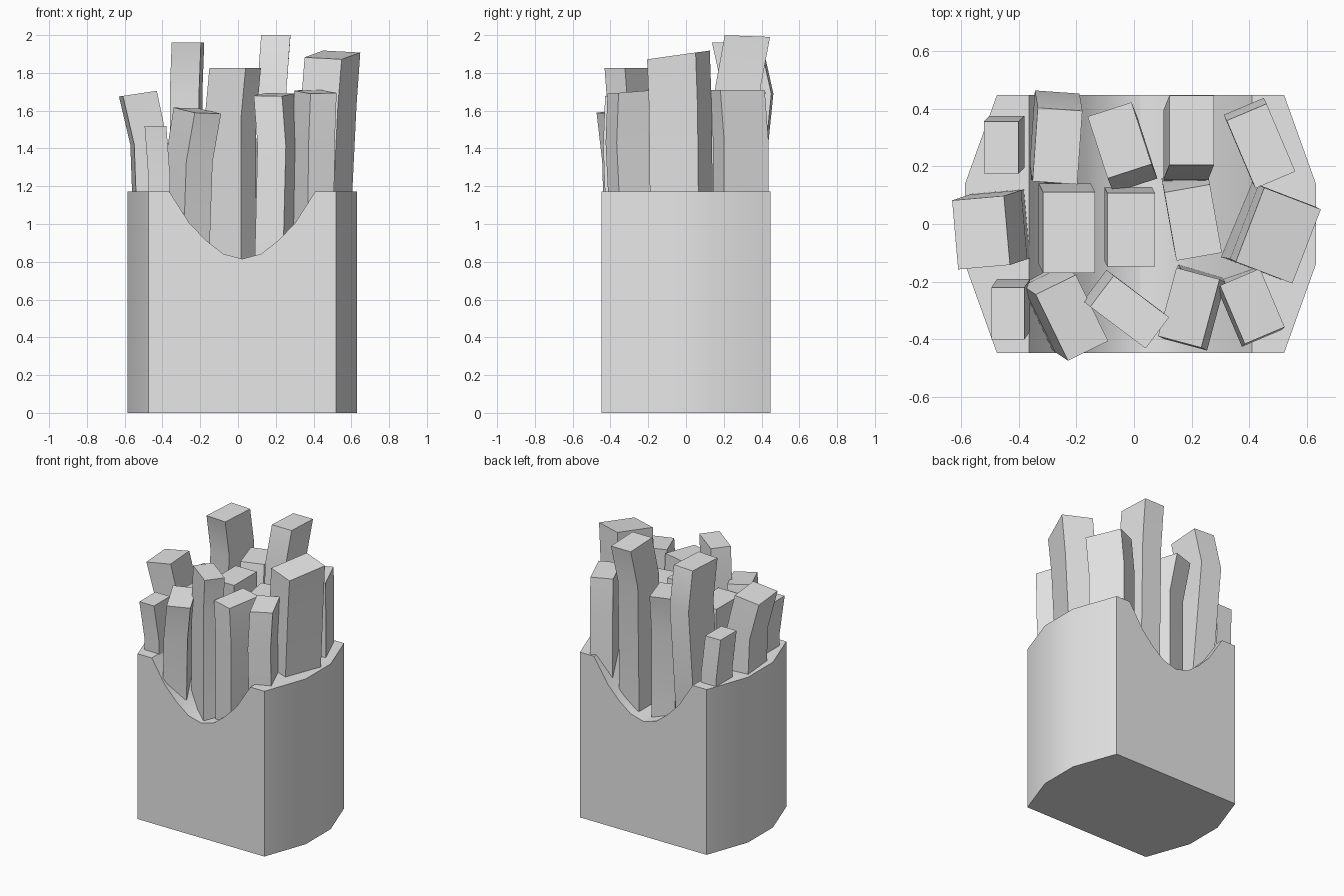
import bpy, bmesh
from math import radians
from mathutils import Matrix, Vector

if "Cube" in bpy.data.objects:
    bpy.data.objects.remove(bpy.data.objects["Cube"], do_unlink=True)

# One plain grey for everything
grey = bpy.data.materials.new("light_grey")
grey.use_nodes = True
grey.diffuse_color = (0.8, 0.8, 0.8, 1)
grey.node_tree.nodes["Principled BSDF"].inputs["Base Color"].default_value = grey.diffuse_color


def finish(name, bm):
    """Turn a bmesh into a named, shaded object."""
    bmesh.ops.recalc_face_normals(bm, faces=bm.faces)
    mesh = bpy.data.meshes.new(name)
    bm.to_mesh(mesh)
    bm.free()
    mesh.materials.append(grey)
    obj = bpy.data.objects.new(name, mesh)
    bpy.context.collection.objects.link(obj)
    bpy.ops.object.select_all(action='DESELECT')
    obj.select_set(True)
    bpy.context.view_layer.objects.active = obj
    bpy.ops.object.shade_smooth_by_angle(angle=radians(30))
    return obj


def loft(bm, rings):
    """Skin a stack of matching rings and cap both ends."""
    rows = [[bm.verts.new(p) for p in ring] for ring in rings]
    count = len(rows[0])
    for low, high in zip(rows, rows[1:]):
        for i in range(count):
            j = (i + 1) % count
            bm.faces.new((low[i], low[j], high[j], high[i]))
    bm.faces.new(rows[0][::-1])
    bm.faces.new(rows[-1])


# Carton: eight-sided prism with a scooped trough across its top
MIDDLE, HEIGHT = 0.0225, 1.173
SCOOP = [(0, 0.815), (0.1, 0.842), (0.19, 0.912), (0.28, 1.005), (0.387, HEIGHT)]


def build_carton():
    corner = [(0.4975, 0.447), (0.6075, 0.14)]
    half = [(x, -y) for x, y in corner] + [(x, y) for x, y in corner[::-1]]
    plan = [(MIDDLE + x, y) for x, y in half] + [(MIDDLE - x, -y) for x, y in half]
    bm = bmesh.new()
    loft(bm, [[(x, y, z) for x, y in plan] for z in (0, HEIGHT)])
    for offset, _ in SCOOP:
        for side in (-1, 1):
            bmesh.ops.bisect_plane(bm, geom=bm.verts[:] + bm.edges[:] + bm.faces[:],
                                   plane_co=(MIDDLE + side * offset, 0, 0), plane_no=(1, 0, 0))
    for v in bm.verts:
        if v.co.z > 1:
            for offset, depth in SCOOP:
                if abs(abs(v.co.x - MIDDLE) - offset) < 0.001:
                    v.co.z = depth
    finish("carton", bm)


# Fry: bent stick, placed by its top; bend and root shift the lower sections
def fry(name, x, y, width, depth, angle, top, bend, root=None, slope=(0, 0)):
    root = root or bend
    turn = Matrix.Rotation(radians(angle), 3, 'Z')
    square = [turn @ Vector((sx * width / 2, sy * depth / 2, 0))
              for sx, sy in ((-1, -1), (1, -1), (1, 1), (-1, 1))]
    rings = []
    for z, shift in ((0.6, root), (top - 0.27, bend), (top, (0, 0))):
        centre = Vector((x + shift[0], y + shift[1], z))
        rings.append([centre + p for p in square])
    for p, q in zip(rings[-1], square):
        p.z += slope[0] * q.x + slope[1] * q.y
    bm = bmesh.new()
    loft(bm, rings)
    finish("fry_" + name, bm)


build_carton()

# Back row
fry("back_far_right", -0.46, 0.265, 0.12, 0.18, 0, 1.5, (0.02, 0.02))
fry("back_right", -0.265, 0.27, 0.155, 0.255, -4, 1.96, (-0.01, 0.06), root=(0, -0.05))
fry("back_middle", -0.05, 0.29, 0.16, 0.225, 18, 1.7, (0.02, -0.05))
fry("back_left", 0.2, 0.325, 0.155, 0.24, 0, 1.995, (-0.02, -0.05), root=(-0.02, -0.07), slope=(0, -0.04))
fry("back_far_left", 0.44, 0.27, 0.15, 0.255, 23, 1.71, (-0.01, 0.02))

# Middle row
fry("middle_far_right", -0.53, -0.03, 0.18, 0.24, 5, 1.69, (0.06, 0.02), root=(0.09, 0.03), slope=(0.15, 0))
fry("middle_right", -0.225, -0.03, 0.18, 0.28, 0, 1.57, (-0.015, 0.03))
fry("middle_centre", -0.01, -0.02, 0.165, 0.255, 0, 1.69, (-0.01, 0.02))
fry("middle_left", 0.205, 0.005, 0.16, 0.24, 10, 1.62, (-0.01, 0.05))
fry("middle_far_left", 0.5, -0.04, 0.21, 0.275, -21, 1.895, (-0.02, 0.01), root=(-0.07, 0.02), slope=(0, 0.14))

# Front row
fry("front_far_right", -0.437, -0.31, 0.115, 0.18, 0, 1.52, (0.02, 0.03))
fry("front_right", -0.215, -0.325, 0.155, 0.255, 26, 1.6, (-0.045, 0.03), root=(-0.07, 0.05), slope=(-0.08, 0.08))
fry("front_middle", -0.015, -0.305, 0.24, 0.135, -37, 1.825, (-0.025, 0.02))
fry("front_left", 0.19, -0.29, 0.155, 0.245, -15, 1.685, (0.02, -0.01), root=(0, 0.02), slope=(0, 0.06))
fry("front_far_left", 0.41, -0.285, 0.15, 0.22, 23, 1.7, (-0.01, -0.01), root=(-0.02, 0.03), slope=(0, 0.08))
